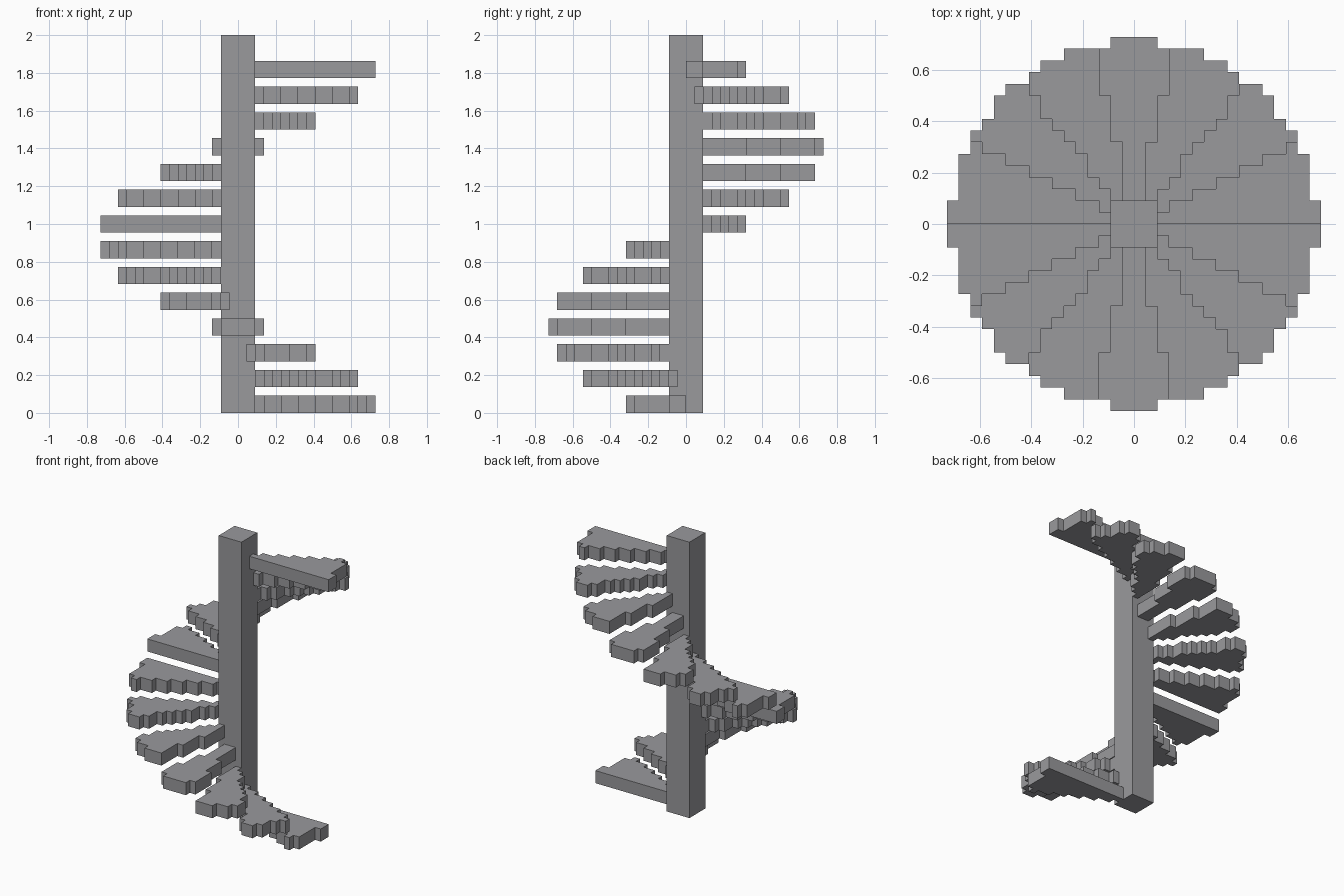
import bpy, bmesh, math

if "Cube" in bpy.data.objects:
    bpy.data.objects.remove(bpy.data.objects["Cube"])

CELL = 1 / 22          # edge of one block
STEPS = 14             # one full turn
RADIUS_SQ = 244        # tread reach in blocks, squared
CORE = 2               # half width of the column in blocks

stone = bpy.data.materials.new("grey_stone")
stone.diffuse_color = (0.32, 0.32, 0.335, 1)
stone.use_nodes = True
stone.node_tree.nodes["Principled BSDF"].inputs["Base Color"].default_value = stone.diffuse_color


def block_slab(name, cells, z0, z1):
    """Extrude a set of square grid cells into one clean slab."""
    bm = bmesh.new()
    for i, j in cells:
        corners = [(i, j), (i + 1, j), (i + 1, j + 1), (i, j + 1)]
        bm.faces.new([bm.verts.new((x * CELL, y * CELL, z0 * CELL)) for x, y in corners])
    bmesh.ops.remove_doubles(bm, verts=bm.verts, dist=1e-4)
    ext = bmesh.ops.extrude_face_region(bm, geom=bm.faces[:], use_keep_orig=True)
    top = [v for v in ext["geom"] if isinstance(v, bmesh.types.BMVert)]
    bmesh.ops.translate(bm, verts=top, vec=(0, 0, (z1 - z0) * CELL))
    bmesh.ops.recalc_face_normals(bm, faces=bm.faces[:])
    # merge the coplanar squares into large flat faces
    bmesh.ops.dissolve_limit(bm, angle_limit=0.01, verts=bm.verts[:], edges=bm.edges[:])
    mesh = bpy.data.meshes.new(name)
    bm.to_mesh(mesh)
    bm.free()
    mesh.materials.append(stone)
    bpy.context.collection.objects.link(bpy.data.objects.new(name, mesh))


# Sort the blocks of the disc into wedges, going clockwise from +x
wedges = [[] for _ in range(STEPS)]
core = []
for i in range(-16, 16):
    for j in range(-16, 16):
        x, y = i + 0.5, j + 0.5
        if max(abs(x), abs(y)) < CORE:
            core.append((i, j))
        elif x * x + y * y < RADIUS_SQ:
            turn = (-math.atan2(y, x) / math.tau) % 1
            wedges[int(turn * STEPS)].append((i, j))

# Central column
block_slab("column", core, 0, 44)

# Treads, each three blocks above the last and two blocks thick
for k, cells in enumerate(wedges):
    block_slab(f"tread_{k + 1}", cells, 3 * k, 3 * k + 2)
